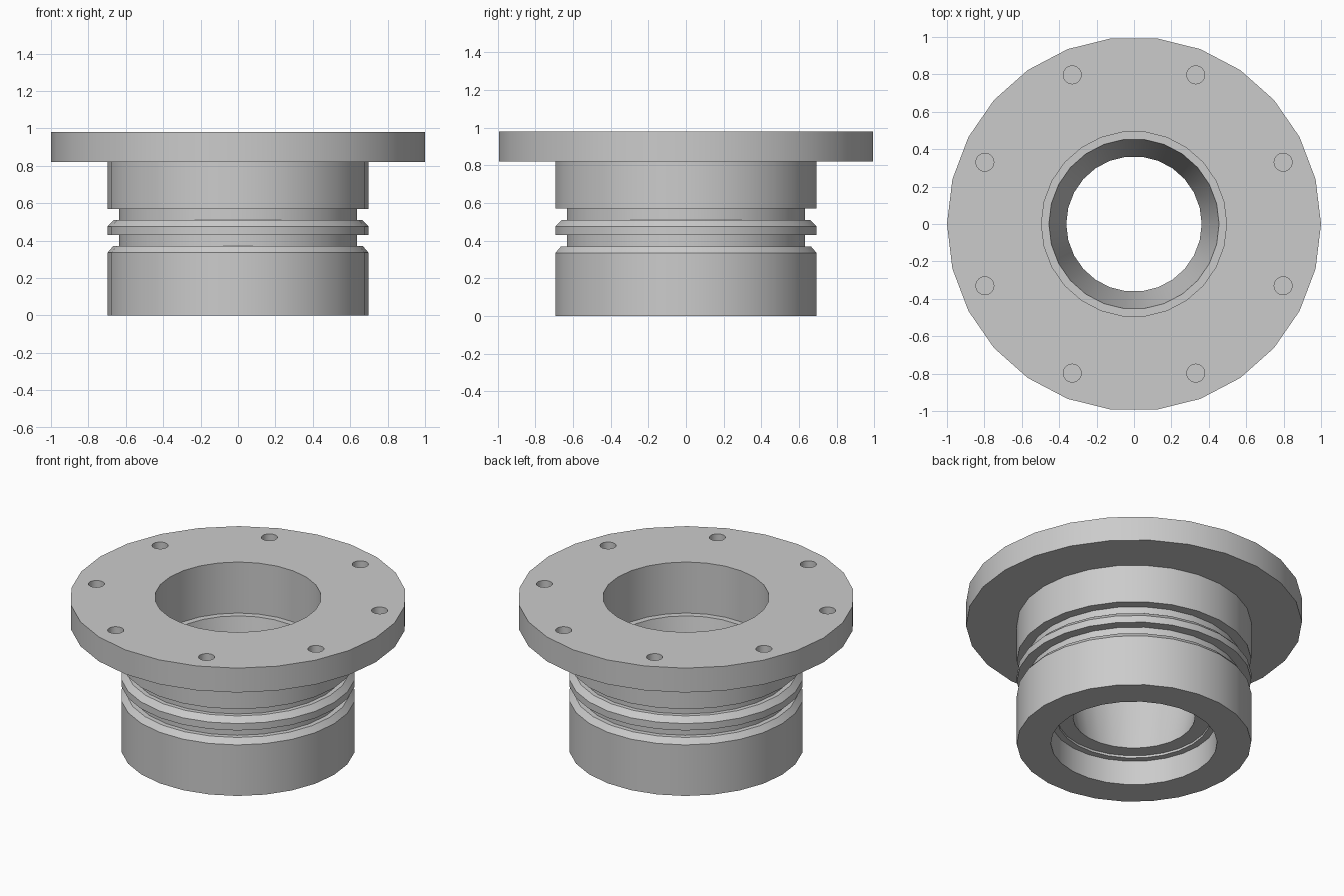
import bpy, bmesh, math

if "Cube" in bpy.data.objects:
    bpy.data.objects.remove(bpy.data.objects["Cube"])

SIDES = 26

grey = bpy.data.materials.new("plain grey")
grey.diffuse_color = (0.6, 0.6, 0.6, 1)
grey.use_nodes = True
grey.node_tree.nodes["Principled BSDF"].inputs["Base Color"].default_value = grey.diffuse_color


def lathe(name, profile, sides):
    """Revolve a closed (radius, height) loop about z."""
    bm = bmesh.new()
    rings = []
    for i in range(sides):
        a = 2 * math.pi * i / sides
        rings.append([bm.verts.new((r * math.cos(a), r * math.sin(a), z)) for r, z in profile])
    n = len(profile)
    for i in range(sides):
        p, q = rings[i], rings[(i + 1) % sides]
        for j in range(n):
            k = (j + 1) % n
            bm.faces.new((p[j], q[j], q[k], p[k]))
    bmesh.ops.recalc_face_normals(bm, faces=bm.faces)
    me = bpy.data.meshes.new(name)
    bm.to_mesh(me)
    bm.free()
    ob = bpy.data.objects.new(name, me)
    bpy.context.collection.objects.link(ob)
    me.materials.append(grey)
    return ob


# Flanged sleeve: outside from the foot upward, then down through the bore
profile = [
    (0.495, 0.0), (0.698, 0.0),
    (0.698, 0.335), (0.668, 0.37),                   # lower chamfer
    (0.637, 0.37), (0.637, 0.43),                    # lower groove
    (0.698, 0.43), (0.698, 0.475), (0.665, 0.51),    # rib with chamfer
    (0.637, 0.51), (0.637, 0.57),                    # upper groove
    (0.698, 0.57), (0.698, 0.82),
    (1.0, 0.82), (1.0, 0.98),                        # flange
    (0.495, 0.98), (0.495, 0.645), (0.455, 0.645),   # upper counterbore
    (0.362, 0.175),                                  # tapered bore
    (0.455, 0.175), (0.455, 0.16), (0.495, 0.16),    # lower counterbore
]
sleeve = lathe("flanged_sleeve", profile, SIDES)

# Blind bolt holes in the flange top
bm = bmesh.new()
for i in range(8):
    a = math.radians(22.5 + 45 * i)
    made = bmesh.ops.create_cone(bm, cap_ends=True, segments=24,
                                 radius1=0.048, radius2=0.048, depth=0.2)
    bmesh.ops.translate(bm, verts=made["verts"],
                        vec=(0.863 * math.cos(a), 0.863 * math.sin(a), 0.98))
me = bpy.data.meshes.new("bolt_hole_cutter")
bm.to_mesh(me)
bm.free()
cutter = bpy.data.objects.new("bolt_hole_cutter", me)
bpy.context.collection.objects.link(cutter)
me.materials.append(grey)
cutter.hide_render = True

mod = sleeve.modifiers.new("bolt_holes", 'BOOLEAN')
mod.operation = 'DIFFERENCE'
mod.solver = 'EXACT'
mod.object = cutter
bpy.context.view_layer.objects.active = sleeve
sleeve.select_set(True)
bpy.ops.object.modifier_apply(modifier=mod.name)
bpy.data.objects.remove(cutter, do_unlink=True)

# Smooth walls, crisp machined edges
bpy.ops.object.shade_smooth_by_angle(angle=math.radians(25))
